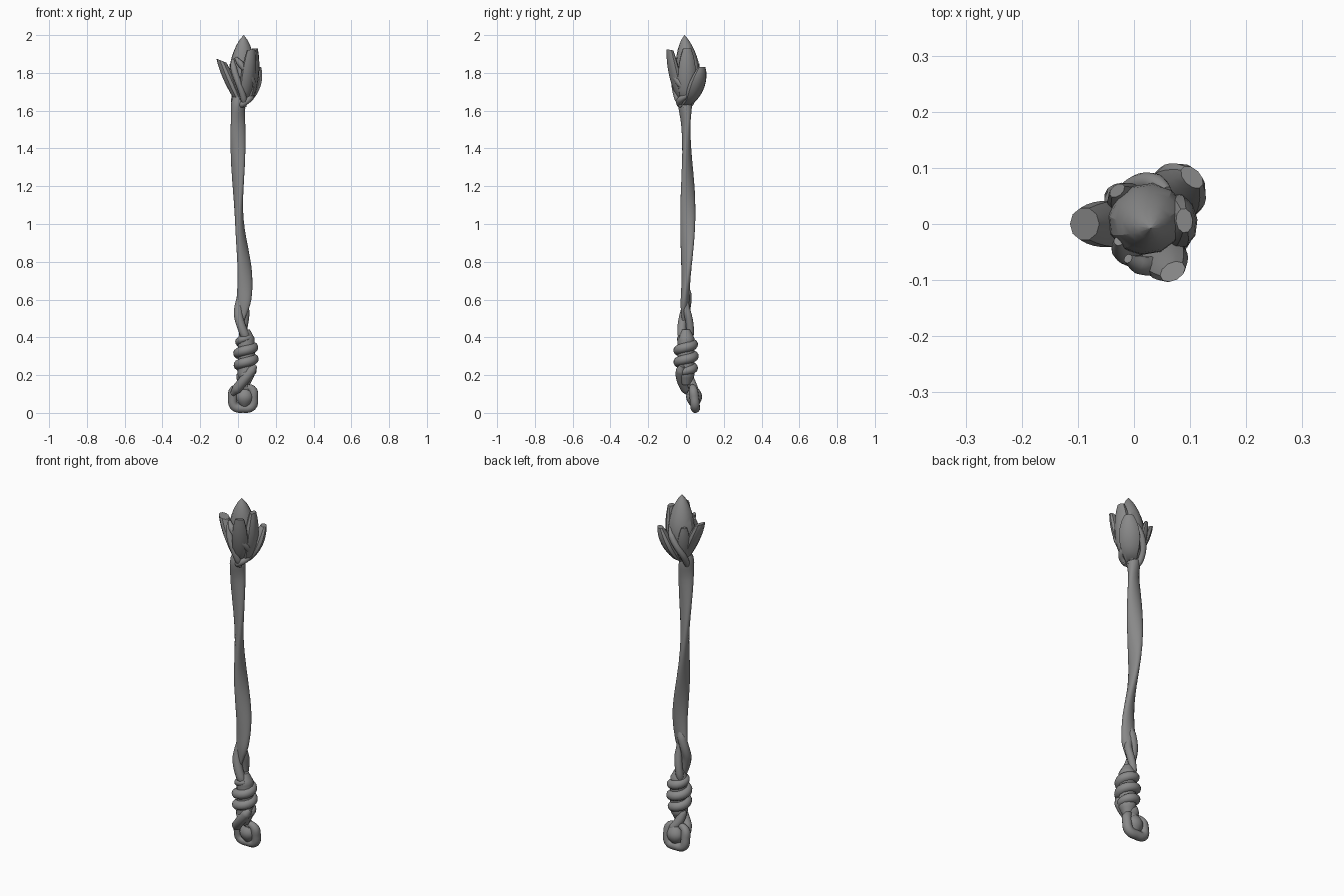
import bpy, bmesh
from math import sin, cos, pi, exp, radians
from mathutils import Vector

old = bpy.data.objects.get("Cube")
if old:
    bpy.data.objects.remove(old, do_unlink=True)

grey = (0.25, 0.25, 0.25, 1)
material = bpy.data.materials.new("grey")
material.use_nodes = True
material.diffuse_color = grey
material.node_tree.nodes["Principled BSDF"].inputs["Base Color"].default_value = grey


def skin(name, rings, sharp):
    """Join rings of points into a closed surface."""
    bm = bmesh.new()
    loops = [[bm.verts.new(point) for point in ring] for ring in rings]
    count = len(loops[0])
    for lower, upper in zip(loops, loops[1:]):
        for i in range(count):
            j = (i + 1) % count
            bm.faces.new((lower[i], lower[j], upper[j], upper[i]))
    bm.faces.new(reversed(loops[0]))
    bm.faces.new(loops[-1])
    bmesh.ops.recalc_face_normals(bm, faces=bm.faces)
    mesh = bpy.data.meshes.new(name)
    bm.to_mesh(mesh)
    bm.free()
    mesh.materials.append(material)
    ob = bpy.data.objects.new(name, mesh)
    bpy.context.collection.objects.link(ob)
    bpy.ops.object.select_all(action='DESELECT')
    ob.select_set(True)
    bpy.context.view_layer.objects.active = ob
    bpy.ops.object.shade_smooth_by_angle(angle=radians(sharp))


def loft(name, shape, steps=16, sides=12, sharp=40, slope=0):
    """Stack ellipses; shape(f) gives centre, half width, half depth and turn."""
    rings = []
    for step in range(steps + 1):
        centre, wide, deep, turn = shape(step / steps)
        ring = []
        for i in range(sides):
            t = 2 * pi * i / sides
            u, v = wide * cos(t), deep * sin(t)
            offset = (u * cos(turn) - v * sin(turn), u * sin(turn) + v * cos(turn), slope * u)
            ring.append(Vector(centre) + Vector(offset))
        rings.append(ring)
    skin(name, rings, sharp)


def tube(name, path, radius, steps=24, sides=12):
    """Sweep a circle along path(f), thinning at both ends."""
    points = [Vector(path(step / steps)) for step in range(steps + 1)]
    rings, side = [], Vector((0, 1, 0))
    for i, point in enumerate(points):
        along = (points[min(i + 1, steps)] - points[max(i - 1, 0)]).normalized()
        side = (side - along * side.dot(along)).normalized()
        up = along.cross(side)
        size = radius * min(1, 0.5 + 3 * min(i, steps - i) / steps)
        rings.append([point + size * (side * cos(2 * pi * k / sides) + up * sin(2 * pi * k / sides))
                      for k in range(sides)])
    skin(name, rings, sharp=60)


def bend(start, middle, end):
    """Path that curves from start to end, pulled towards middle."""
    a, b, c = Vector(start), Vector(middle), Vector(end)
    return lambda f: a * (1 - f) ** 2 + b * 2 * f * (1 - f) + c * f * f


def petal(name, angle, reach, base, top, wide, deep, bow=0.6, tip=0.9, slope=0.0):
    """A thick leaf that leans out from the head's axis."""
    turn = radians(angle)

    def shape(f):
        out = reach * f ** bow
        fullness = sin(pi * (0.12 + (tip - 0.12) * f)) ** 0.7
        centre = (0.02 + out * cos(turn), out * sin(turn), base + (top - base) * f)
        return centre, deep * fullness, wide * fullness, turn

    loft(name, shape, steps=8, sides=10, sharp=35, slope=slope)


def vine(name, start, turn, base, top, near, spread):
    """A thin stem that winds around the bud."""
    def path(f):
        angle = radians(start + turn * f)
        out = near + spread * sin(pi * f * 0.7)
        return 0.025 + out * cos(angle), out * sin(angle), base + (top - base) * f

    tube(name, path, radius=0.017)


# Shaft: a flat stem that turns slowly as it rises
def shaft(f):
    z = 0.48 + 1.2 * f
    taper = min(1, (z - 0.42) / 0.16, (1.74 - z) / 0.1)
    centre = (0.037 * exp(-((z - 0.7) / 0.25) ** 2), 0.01 * sin(4 * (1.5 - z)), z)
    deep = 0.023 + 0.15 * max(0, z - 1.55)
    return centre, 0.04 * taper, deep * taper, pi * (z - 0.65) / 0.8


loft("shaft", shaft, steps=40, sides=20)


# Two strands that grow out of the shaft and cross
def strand(phase):
    def path(f):
        angle = phase + pi * (0.5 + 1.3 * f)
        out = 0.022 * min(1, 2 * f)
        middle = 0.035 - 0.06 * f + 0.065 * f * f
        return middle + out * cos(angle), out * sin(angle), 0.68 - 0.32 * f
    return path


tube("front_strand", strand(0), radius=0.024)
tube("back_strand", strand(pi), radius=0.02)


# Grip: a cord wound around a core
def coil(f):
    angle = pi * (6.4 * f - 0.7)
    out = 0.032 + 0.01 * sin(pi * f)
    return 0.042 + out * cos(angle), out * sin(angle), 0.2 + 0.2 * f


tube("grip_core", bend((0.04, 0, 0.44), (0.05, 0, 0.3), (0.04, 0, 0.15)), radius=0.045)
tube("grip_coil", coil, radius=0.026, steps=72)


# Curled end: a squarish ring with a knob inside and two cords up to the grip
def ring(f):
    angle = pi * (0.5 + 2 * f)
    swell = 0.055 + 0.01 * sin(2 * angle) ** 2
    return (0.027 + swell * cos(angle), 0.03 + 0.02 * sin(pi * f),
            0.08 + swell * sin(angle))


def knob(f):
    size = 0.004 + 0.043 * sin(pi * f)
    return (0.035, 0.043, 0.02 + 0.13 * f), size, 0.9 * size, 0


tube("end_ring", ring, radius=0.025, steps=32)
loft("end_knob", knob, sides=16)
tube("front_cord", bend((0.09, -0.02, 0.25), (0.04, -0.05, 0.18), (-0.03, 0.02, 0.1)), radius=0.026)
tube("back_cord", bend((0.02, 0, 0.22), (0, 0.03, 0.16), (0.07, 0.05, 0.1)), radius=0.024)


# Head: a pointed bud
def bud(f):
    size = 0.07 * max(0.002, sin(pi * f)) ** 0.75
    return (0.015 + 0.015 * f, 0.01 * sin(4 * f), 1.62 + 0.38 * f), size, 0.9 * size, 0.4


loft("bud", bud, steps=14, sides=12, sharp=30)

# Petals around the bud
petal("right_petal", 180, reach=0.108, base=1.62, top=1.865, wide=0.043, deep=0.038,
      bow=0.95, tip=0.8, slope=0.4)
petal("front_petal", -60, reach=0.098, base=1.63, top=1.92, wide=0.042, deep=0.028,
      tip=0.85, slope=0.2)
petal("back_petal", 45, reach=0.118, base=1.63, top=1.83, wide=0.055, deep=0.034)
petal("left_petal", 5, reach=0.07, base=1.63, top=1.93, wide=0.05, deep=0.034, bow=0.3)
petal("rear_leaf", 130, reach=0.078, base=1.62, top=1.85, wide=0.035, deep=0.022)

# Vines gripping the bud
vine("front_vine", start=-70, turn=-80, base=1.62, top=1.87, near=0.03, spread=0.038)
vine("cross_vine", start=-10, turn=-110, base=1.71, top=1.88, near=0.055, spread=0.02)
vine("back_vine", start=170, turn=-110, base=1.6, top=1.83, near=0.035, spread=0.04)
vine("stem_collar", start=-120, turn=160, base=1.62, top=1.7, near=0.025, spread=0.02)
